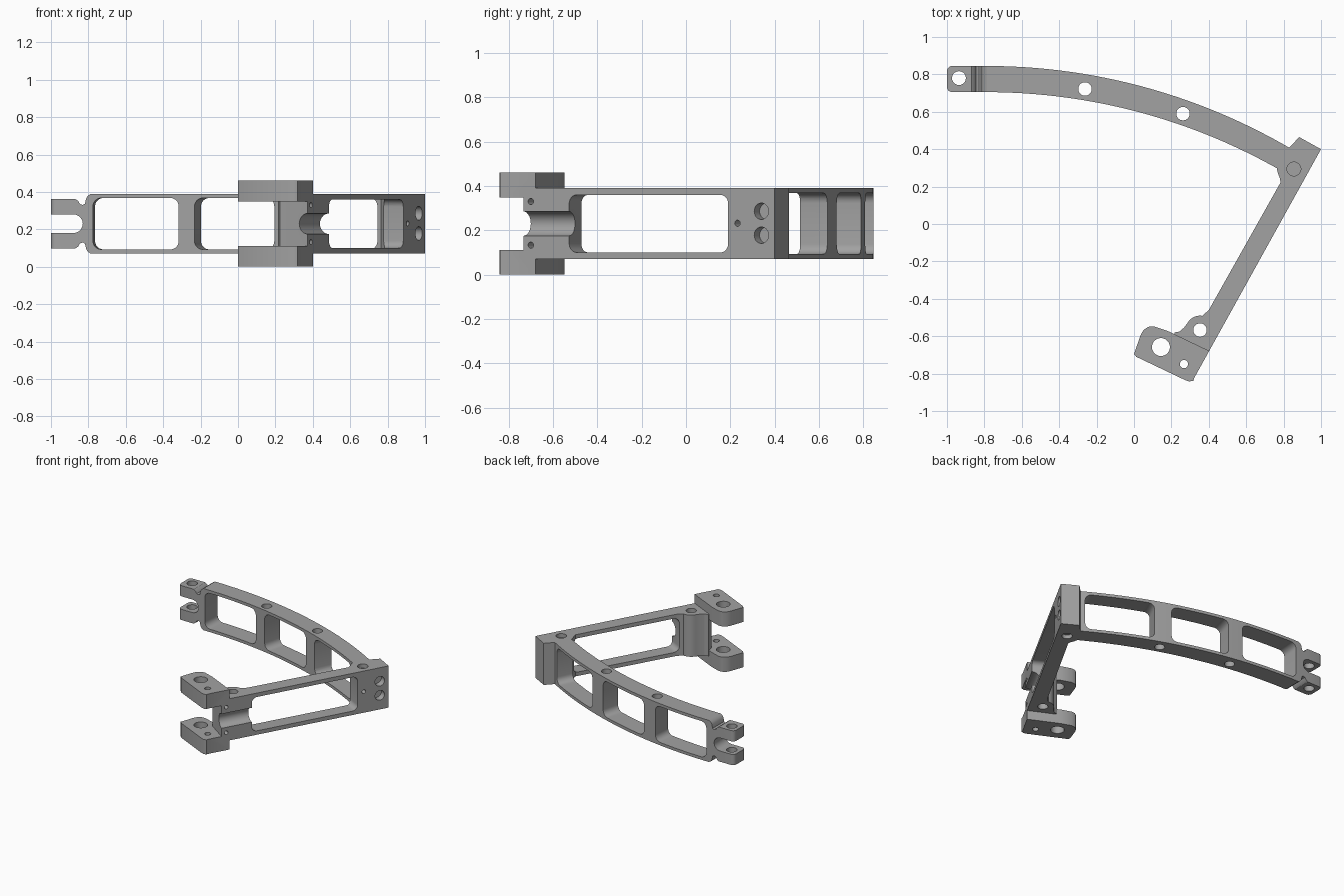
import bpy, bmesh
from math import sin, cos, pi, radians, sqrt, asin
from mathutils import Matrix, Vector

if "Cube" in bpy.data.objects:
    bpy.data.objects.remove(bpy.data.objects["Cube"])

ZC = 0.23                      # mid height of the bracket
Z0, Z1 = 0.07, 0.39            # main frame height range
ANG = radians(61)              # direction of the straight bar
U = Vector((cos(ANG), sin(ANG)))
N = Vector((sin(ANG), -cos(ANG)))
CX, R_OUT, R_IN = -0.79, 3.22, 3.17   # arcs of the curved arm


def prism(name, pts, lo, hi, mat=Matrix()):
    bm = bmesh.new()
    f = bm.faces.new([bm.verts.new((x, y, lo)) for x, y in pts])
    r = bmesh.ops.extrude_face_region(bm, geom=[f])
    for v in [g for g in r["geom"] if isinstance(g, bmesh.types.BMVert)]:
        v.co.z = hi
    bmesh.ops.recalc_face_normals(bm, faces=bm.faces)
    bm.transform(mat)
    me = bpy.data.meshes.new(name)
    bm.to_mesh(me)
    bm.free()
    ob = bpy.data.objects.new(name, me)
    bpy.context.collection.objects.link(ob)
    return ob


def arc(cx, cy, r, a0, a1, n):
    return [(cx + r * cos(radians(a0 + (a1 - a0) * i / n)),
             cy + r * sin(radians(a0 + (a1 - a0) * i / n))) for i in range(n + 1)]


def circle(r, cx=0, cy=0, n=28):
    return arc(cx, cy, r, 0, 360, n)[:-1]


def rounded_rect(w, h, r):
    x, y = w / 2 - r, h / 2 - r
    return (arc(x, y, r, 0, 90, 6) + arc(-x, y, r, 90, 180, 6)
            + arc(-x, -y, r, 180, 270, 6) + arc(x, -y, r, 270, 360, 6))


def upright(x, y, z, angle):
    """Local x runs along the angle, local y is up, local z is the side normal."""
    return (Matrix.Translation((x, y, z)) @ Matrix.Rotation(angle, 4, 'Z')
            @ Matrix.Rotation(pi / 2, 4, 'X'))


def combine(target, other, op):
    other.hide_render = True
    m = target.modifiers.new(op.lower(), 'BOOLEAN')
    m.operation, m.solver, m.object = op, 'EXACT', other
    bpy.context.view_layer.objects.active = target
    bpy.ops.object.modifier_apply(modifier=m.name)
    bpy.data.objects.remove(other)


def on_bar(s, t):
    p = Vector((1.0, 0.4)) - U * s - N * t
    return p.x, p.y


def arm_y(x, r, top):
    return top - r + sqrt(r * r - (x - CX) ** 2)


# Straight bar with corner block, inner fillet and rounded knuckle
bar_pts = [on_bar(0, 0), on_bar(0, 0.133), on_bar(0.055, 0.148),
           (0.80, 0.38), (0.765, 0.33), (0.765, 0.29), (0.77, 0.27), (0.78, 0.245),
           on_bar(0.26, 0.103), on_bar(1.04, 0.108)]
bar_pts += arc(0.353, -0.567, 0.077, 80, 150, 8)
bar_pts += [(0.268, -0.553), (0.245, -0.575), (0.215, -0.58), (0.225, -0.63),
            on_bar(1.285, 0.08), on_bar(1.295, 0)]
bracket = prism("bracket_frame", bar_pts, Z0, Z1)

# Curved arm
xs = [CX + (0.87 - CX) * i / 26 for i in range(27)]
arm_pts = [(x, arm_y(x, R_OUT, 0.845)) for x in xs]
arm_pts += [(x, arm_y(x, R_IN, 0.705)) for x in reversed(xs)]
arm_pts += arc(-0.972, 0.733, 0.028, 270, 180, 5) + arc(-0.972, 0.817, 0.028, 180, 90, 5)
arm = prism("curved_arm", arm_pts, Z0, Z1)

# Arm windows
for x, w in ((-0.54, 0.46), (0.0, 0.44), (0.55, 0.50)):
    y = (arm_y(x, R_OUT, 0.845) + arm_y(x, R_IN, 0.705)) / 2
    combine(arm, prism("cutter", rounded_rect(w, 0.275, 0.045), -0.13, 0.13,
                       upright(x, y, ZC, -asin((x - CX) / 3.15))), 'DIFFERENCE')

# Forked tip: slot and narrowed neck
slot = [(-1.1, 0.05), (-1.1, -0.05)] + arc(-0.88, 0, 0.05, -90, 90, 10)
combine(arm, prism("cutter", slot, -0.3, 0.3, upright(0, 0.775, ZC, 0)), 'DIFFERENCE')
for k in (1, -1):
    neck = [(-1.1, 0.3), (-1.1, 0.132), (-0.87, 0.132), (-0.855, 0.122), (-0.845, 0.105),
            (-0.83, 0.1), (-0.818, 0.107), (-0.812, 0.135), (-0.803, 0.15), (-0.785, 0.161),
            (-0.785, 0.3)]
    combine(arm, prism("cutter", [(x, z * k) for x, z in neck], -0.3, 0.3,
                       upright(0, 0.775, ZC, 0)), 'DIFFERENCE')
combine(bracket, arm, 'UNION')

# Hinge lugs above and below the bar end
lug = [(0.0, -0.695), (0.035, -0.595), (0.05, -0.568), (0.075, -0.55), (0.105, -0.547),
       (0.18, -0.572), on_bar(1.233, 0), on_bar(1.4, 0), (0.318, -0.838), (0.295, -0.842),
       (0.27, -0.833), (0.012, -0.71)]
for lo, hi in ((0.0, 0.112), (0.348, 0.46)):
    combine(bracket, prism("hinge_lug", lug, lo, hi), 'UNION')

# Bar window and rounded channel on the outer face
combine(bracket, prism("cutter", rounded_rect(0.82, 0.26, 0.04), -0.13, 0.15,
                       upright(*on_bar(0.65, 0.05), ZC, ANG)), 'DIFFERENCE')
lay = (Matrix.Translation((*on_bar(1.4, 0), ZC)) @ Matrix.Rotation(ANG, 4, 'Z')
       @ Matrix.Rotation(pi / 2, 4, 'Y'))
combine(bracket, prism("cutter", circle(0.055), 0, 0.4, lay), 'DIFFERENCE')

# Vertical through holes
for x, y, r in ((-0.936, 0.78, 0.037), (-0.262, 0.722, 0.036), (0.262, 0.59, 0.036),
                (0.353, -0.567, 0.036), (0.144, -0.658, 0.048), (0.267, -0.749, 0.022)):
    combine(bracket, prism("cutter", circle(r, x, y), -0.2, 0.7), 'DIFFERENCE')

# Shallow screw seats: top and bottom of the corner
for lo, hi in ((0.36, 0.5), (0.0, 0.1)):
    combine(bracket, prism("cutter", circle(0.037, 0.855, 0.294), lo, hi), 'DIFFERENCE')

# Blind holes in the bar's outer face
for y, z, r in ((0.34, 0.286, 0.037), (0.34, 0.178, 0.037), (0.232, 0.232, 0.014),
                (-0.70, 0.33, 0.014), (-0.70, 0.133, 0.014)):
    combine(bracket, prism("cutter", circle(r), -0.05, 0.1,
                           upright(*on_bar((0.4 - y) / U.y, 0), z, ANG)), 'DIFFERENCE')

# Mid grey metal
metal = bpy.data.materials.new("grey_metal")
metal.diffuse_color = (0.36, 0.36, 0.36, 1)
metal.use_nodes = True
metal.node_tree.nodes["Principled BSDF"].inputs["Base Color"].default_value = metal.diffuse_color
bracket.data.materials.clear()
bracket.data.materials.append(metal)
for p in bracket.data.polygons:
    p.material_index = 0

# Smooth curves, crisp edges
bpy.ops.object.select_all(action='DESELECT')
bracket.select_set(True)
bpy.context.view_layer.objects.active = bracket
bpy.ops.object.shade_smooth_by_angle(angle=radians(30))
